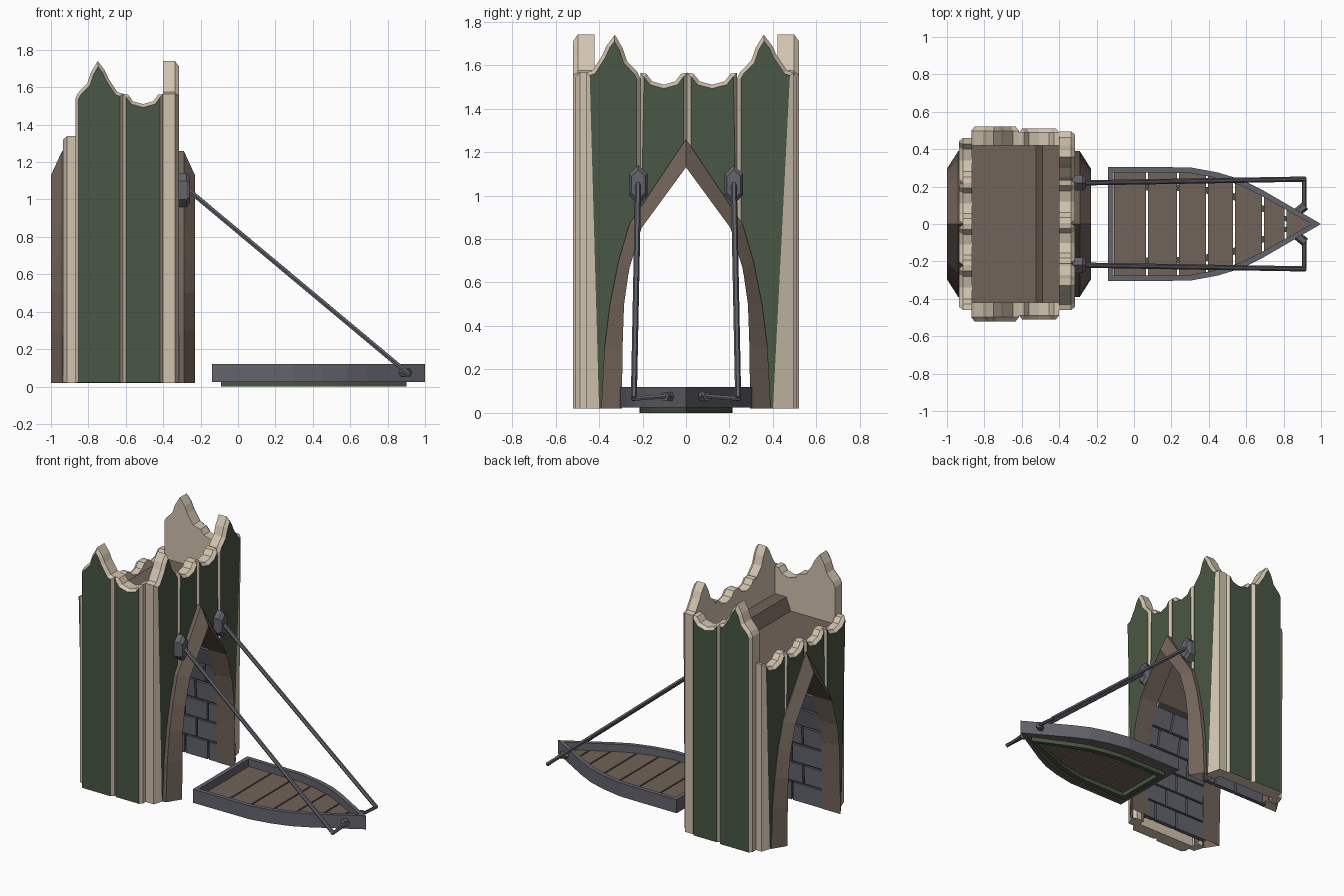
import bpy, bmesh, math
from mathutils import Vector

if "Cube" in bpy.data.objects:
    bpy.data.objects.remove(bpy.data.objects["Cube"])


def material(name, rgb):
    m = bpy.data.materials.new(name)
    m.diffuse_color = (*rgb, 1)
    m.use_nodes = True
    m.node_tree.nodes["Principled BSDF"].inputs["Base Color"].default_value = m.diffuse_color
    return m


STONE = material("beige stone", (0.64, 0.55, 0.43))
GREEN = material("dark green", (0.066, 0.095, 0.058))
WOOD = material("brown wood", (0.165, 0.125, 0.10))
IRON = material("grey iron", (0.125, 0.127, 0.15))
DARK = material("dark mortar", (0.045, 0.043, 0.045))


def build(name, verts, faces, mats, idx=None):
    me = bpy.data.meshes.new(name)
    me.from_pydata([tuple(v) for v in verts], [], faces)
    for m in mats:
        me.materials.append(m)
    if idx:
        me.polygons.foreach_set("material_index", idx)
    bm = bmesh.new()
    bm.from_mesh(me)
    bmesh.ops.recalc_face_normals(bm, faces=bm.faces)
    bm.to_mesh(me)
    bm.free()
    o = bpy.data.objects.new(name, me)
    bpy.context.collection.objects.link(o)
    return o


def loft(name, rings, mats, caps=True, closed=True, wrap=False, cap_mat=0):
    """Skin rings of equal length; optional end caps, or wrap last ring to first."""
    n, k = len(rings[0]), len(rings)
    faces = []
    for r in range(k if wrap else k - 1):
        q = (r + 1) % k
        for i in range(n if closed else n - 1):
            j = (i + 1) % n
            faces.append((r * n + i, r * n + j, q * n + j, q * n + i))
    idx = [0] * len(faces)
    if caps:
        faces += [tuple(range(n))[::-1], tuple(range((k - 1) * n, k * n))]
        idx += [0, cap_mat]
    return build(name, [v for r in rings for v in r], faces, mats, idx)


def offset(poly, d):
    """Move a counter-clockwise outline inward by d."""
    out = []
    for i, p in enumerate(poly):
        p, a, b = Vector(p), Vector(poly[i - 1]), Vector(poly[(i + 1) % len(poly)])
        e, f = (p - a).normalized(), (b - p).normalized()
        m = Vector((-e.y, e.x)) + Vector((-f.y, f.x))
        out.append(p + m * (2 * d / max(m.length_squared, 1.2)))
    return [(v.x, v.y) for v in out]


def interp(pts, t):
    for (a, x), (b, y) in zip(pts, pts[1:]):
        if a <= t <= b:
            return x + (y - x) * (t - a) / max(b - a, 1e-6)
    return pts[-1][1] if t > pts[-1][0] else pts[0][1]


# Arch profiles (half width, height)
OUT = [(.39, .02), (.375, .3), (.35, .5), (.31, .7), (.26, .87), (0, 1.26)]
INN = [(.295, .02), (.292, .3), (.285, .5), (.262, .66), (.205, .85), (0, 1.13)]


def full(half):
    return [(-y, z) for y, z in half] + [(y, z) for y, z in half[-2::-1]]


def at_x(half, x, s=1.0):
    return [(x, y * s, .02 + (z - .02) * s) for y, z in full(half)]


# Wall panels: stone slabs with a chamfered edge and green face
PEAK = [(0, 1.54), (.06, 1.57), (.25, 1.62), (.33, 1.68), (.47, 1.74),
        (.62, 1.69), (.7, 1.645), (.88, 1.575), (1, 1.565)]
DIP = [(0, 1.565), (.13, 1.56), (.25, 1.525), (.5, 1.51), (.75, 1.525), (.87, 1.56), (1, 1.565)]
CUT = [(y * .95, .02 + (z - .02) * .95) for y, z in full(OUT)]


def panel(name, a, b, top, d0, d1, place, arch=False, drop=0):
    low = [(a, .02), (b, .02)]
    if arch:
        za = interp(CUT, a) if abs(a) < .36 else .02
        zb = interp(CUT, b) if abs(b) < .36 else .02
        low = [(a, za)] + [p for p in CUT if a + .005 < p[0] < b - .005] + [(b, zb)]
    edge = low + [(a + (b - a) * t, z - drop) for t, z in reversed(top)]
    face = []
    for u, z in offset(edge, .017):
        if z < .06:
            z = .021
            if arch and abs(u) > .41:      # green tapers towards the foot
                u = math.copysign(.40, u)
        face.append((u, z))
    ch = d1 - math.copysign(.022, d1 - d0)
    rings = [[place(u, d, z) for u, z in pts] for pts, d in ((edge, d0), (edge, ch), (face, d1))]
    loft(name, rings, [STONE, GREEN], cap_mat=1)


def across(u, d, z):
    return (d, u, z)


def along(u, d, z):
    return (u, d, z)


for s, side in ((-1, "right"), (1, "left")):
    panel(f"{side}_wall_peak", -.87, -.615, PEAK, s * .42, s * .52, along)
    panel(f"{side}_wall_low", -.615, -.40, DIP, s * .42, s * .51, along)
FLIP = [(1 - t, z) for t, z in reversed(PEAK)]
for i, (a, b, top) in enumerate([(-.46, -.21, FLIP), (-.21, .005, DIP), (.005, .235, DIP), (.235, .495, PEAK)]):
    panel(f"front_wall_{i}", a, b, top, -.40, -.315, across, True)
for i, (a, b) in enumerate([(-.46, -.22), (-.22, 0), (0, .22), (.22, .46)]):
    panel(f"back_wall_{i}", a, b, DIP, -.865, -.935, across, True, .225)

# Roof deck with raised step
deck = [(-.88, 1.22), (-.39, 1.22), (-.39, 1.37), (-.49, 1.37), (-.525, 1.28), (-.88, 1.28)]
loft("roof_deck", [[(x, y, z) for x, z in deck] for y in (-.425, .425)], [WOOD])

# Arch frames with slanted faces at both ends, and the passage between
CX = -.615
for s, end in ((1, "front"), (-1, "back")):
    loft(f"{end}_arch_frame", [at_x(OUT, CX + s * .24), at_x(OUT, CX + s * .325), at_x(INN, CX + s * .385),
                              at_x(INN, CX + s * .24)], [WOOD], caps=False, closed=False, wrap=True)
loft("passage_lining", [at_x(INN, CX - .26, 1.06), at_x(INN, CX + .26, 1.06)], [DARK], caps=False, closed=False)
loft("passage_ceiling", [[v for v in at_x(INN, CX + d, 1.03) if v[2] > .85] for d in (-.26, .26)],
     [WOOD], caps=False, closed=False)

# Passage bricks in staggered rows
wall_y = [(z, y) for y, z in INN]
ROWS, H = 6, .83 / 6
for s, side in ((-1, "right"), (1, "left")):
    for r in range(ROWS):
        z0, z1 = .02 + r * H, .02 + (r + 1) * H - .013
        cuts = [-.27, -.09, .09, .27] if r % 2 else [-.27, 0, .18, .27]
        for k, (a, b) in enumerate(zip(cuts, cuts[1:])):
            rings = [[(CX + x, s * (interp(wall_y, z) + .003 + d), z)
                      for x, z in ((a, z0), (b - .012, z0), (b - .012, z1), (a, z1))] for d in (0, .03)]
            loft(f"{side}_brick_{r}_{k}", rings, [IRON])

# Drawbridge: iron rim, planks, and green runner underneath
HALF = [(-.14, .305), (.3, .303), (.45, .275), (.58, .235), (.69, .18), (1.0, 0)]
HULL = [(x, -y) for x, y in HALF] + [(x, y) for x, y in HALF[-2::-1]]


def rim(name, outer, w, z0, z1, mat):
    inner = offset(outer, w)
    loft(name, [[(x, y, z) for x, y in p] for p, z in ((outer, z0), (outer, z1), (inner, z1), (inner, z0))],
         [mat], caps=False, wrap=True)
    return inner


inside = rim("bridge_rim", HULL, .03, .025, .12, IRON)
width = [(x, -y) for x, y in inside[:6]]
xs = [-.112, .07, .235, .39, .535, .69, .81, width[-1][0]]
for k, (a, b) in enumerate(zip(xs, xs[1:])):
    a, b = a + .005, b - .005
    ks = [a] + [x for x, _ in width if a < x < b] + [b]
    poly = [(x, -interp(width, x)) for x in ks] + [(x, interp(width, x)) for x in reversed(ks)]
    loft(f"bridge_plank_{k}", [[(x, y, z) for x, y in poly] for z in (.03, .068)], [WOOD])
runner = [(-.09 + (x + .14) * .99 / 1.14, y * .7) for x, y in HULL]
rim("bridge_runner", runner, .035, 0, .032, GREEN)


# Pull rods, brackets and bolts
def rod(name, p, q, r, sides=6):
    p, q = Vector(p), Vector(q)
    rot = (q - p).to_track_quat('Z', 'Y')
    ring = [rot @ Vector((r * math.cos(math.tau * i / sides), r * math.sin(math.tau * i / sides), 0))
            for i in range(sides)]
    loft(name, [[e + v for v in ring] for e in (p, q)], [IRON])


for s, side in ((-1, "right"), (1, "left")):
    plate = [(0, -.09), (.042, -.05), (.042, .05), (0, .09), (-.042, .05), (-.042, -.05)]
    loft(f"{side}_bracket", [[(x, s * .22 + y * k, 1.05 + z * k) for y, z in plate]
                             for x, k in ((-.33, 1), (-.275, 1), (-.257, .75))], [IRON])
    rod(f"{side}_pull_rod", (-.27, s * .22, 1.055), (.915, s * .24, .065), .014)
    rod(f"{side}_cross_rod", (.91, s * .247, .065), (.91, s * .07, .078), .011)
    rod(f"{side}_bolt", (.87, s * .06, .075), (.915, s * .098, .075), .024)
